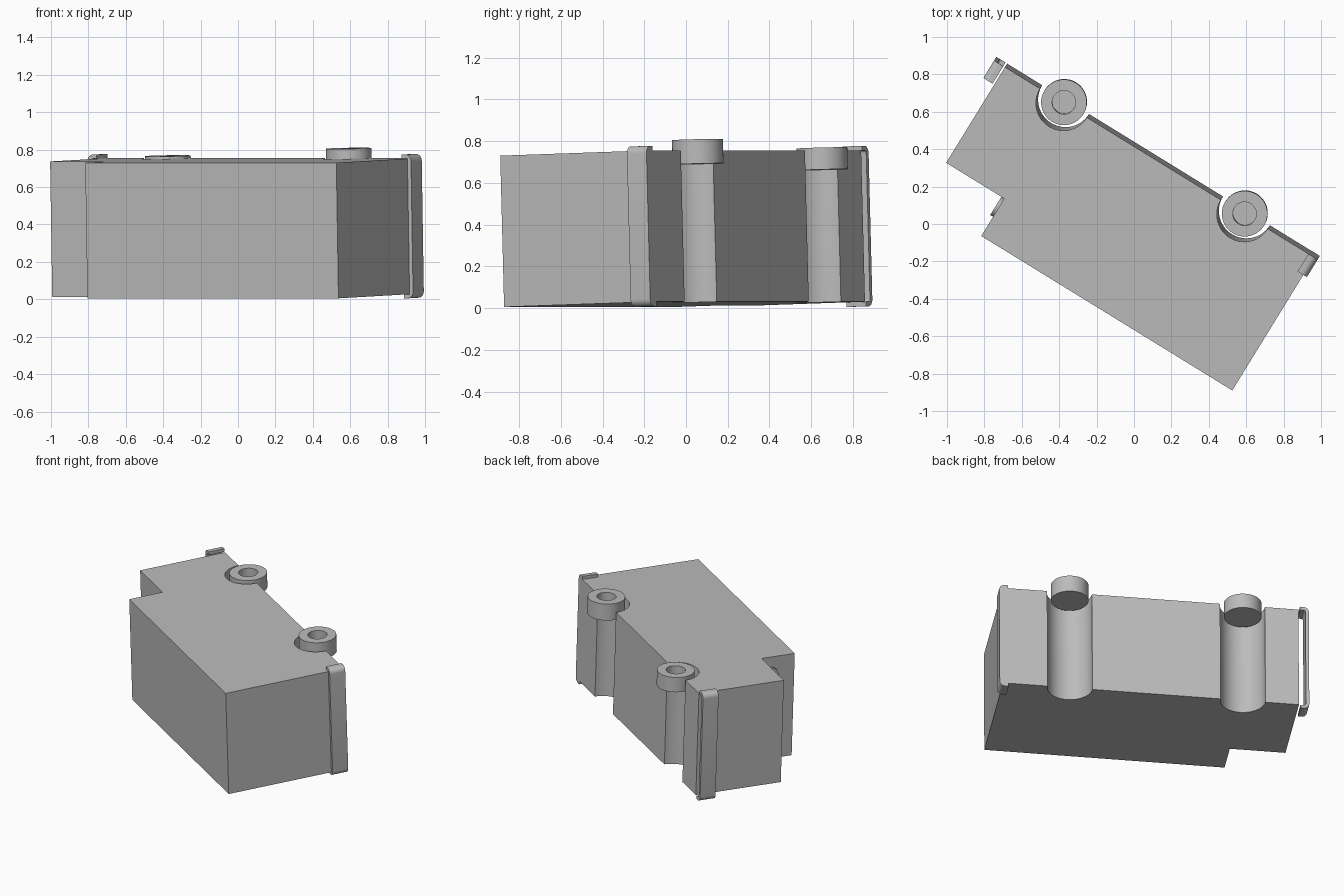
import bpy, bmesh
from math import cos, sin, pi, radians
from mathutils import Matrix, Vector

cube = bpy.data.objects.get("Cube")
if cube:
    bpy.data.objects.remove(cube, do_unlink=True)

# The whole assembly is turned in plan and leans slightly
POSE = (Matrix.Translation((0, 0, 0.019))
        @ Matrix.Rotation(radians(-31.6), 4, 'Z')
        @ Matrix.Rotation(radians(1.72), 4, 'X'))

grey = bpy.data.materials.new("plain_grey")
grey.use_nodes = True
COLOUR = (0.5, 0.5, 0.5, 1)
grey.diffuse_color = COLOUR
grey.node_tree.nodes["Principled BSDF"].inputs["Base Color"].default_value = COLOUR


def finish(name, bm):
    bmesh.ops.recalc_face_normals(bm, faces=bm.faces)
    bm.transform(POSE)
    mesh = bpy.data.meshes.new(name)
    bm.to_mesh(mesh)
    bm.free()
    mesh.materials.append(grey)
    obj = bpy.data.objects.new(name, mesh)
    bpy.context.collection.objects.link(obj)
    bpy.ops.object.select_all(action='DESELECT')
    obj.select_set(True)
    bpy.context.view_layer.objects.active = obj
    bpy.ops.object.shade_smooth_by_angle(angle=radians(30))
    return obj


def prism(name, outline, place, lo, hi):
    """Extrude a 2D outline from lo to hi; place maps (a, b, depth) to 3D."""
    bm = bmesh.new()
    low = [bm.verts.new(place(a, b, lo)) for a, b in outline]
    high = [bm.verts.new(place(a, b, hi)) for a, b in outline]
    bm.faces.new(low)
    bm.faces.new(high)
    n = len(outline)
    for i in range(n):
        j = (i + 1) % n
        bm.faces.new((low[i], low[j], high[j], high[i]))
    return finish(name, bm)


def arc(cx, cy, r, start, end, steps):
    return [(cx + r * cos(start + (end - start) * i / steps),
             cy + r * sin(start + (end - start) * i / steps))
            for i in range(steps + 1)]


# Main dimensions
HEIGHT, BACK, RIGHT, LEFT = 0.725, 0.375, 0.914, -1.027
NOTCH_X, NOTCH_Y, FRONT = -0.662, -0.226, -0.461
KNOBS = {"right": (0.475, 0.66, 0.777), "left": (-0.66, 0.632, 0.737)}

# Body block with corner notch and two round channels in its back
outline = [(LEFT, NOTCH_Y), (NOTCH_X, NOTCH_Y), (NOTCH_X, FRONT),
           (RIGHT, FRONT), (RIGHT, BACK)]
for x, _, _ in KNOBS.values():
    outline += arc(x, BACK, 0.147, 0, -pi, 32)
outline.append((LEFT, BACK))
prism("body", outline, lambda a, b, d: Vector((a, b, d)), 0, HEIGHT)

# Recessed knobs sitting in the channels
for side, (x, low, top) in KNOBS.items():
    bm = bmesh.new()
    profile = [(0.122, low), (0.122, top), (0.063, top), (0.063, low + 0.015)]
    rings = [[bm.verts.new((px, py, z)) for px, py in arc(x, 0.38, r, 0, 2 * pi, 48)[:-1]]
             for r, z in profile]
    for lower, upper in zip(rings, rings[1:]):
        for i in range(48):
            j = (i + 1) % 48
            bm.faces.new((lower[i], lower[j], upper[j], upper[i]))
    bm.faces.new(rings[0])
    bm.faces.new(rings[-1])
    finish(side + "_knob", bm)


# C-shaped end straps with rounded bends
def strap(name, outer, sign):
    low, top, thick, bend, foot = -0.022, 0.747, 0.022, 0.035, 0.058
    inner = bend - thick
    c = [(foot, low)]
    c += arc(bend, low + bend, bend, -pi / 2, -pi, 8)
    c += arc(bend, top - bend, bend, pi, pi / 2, 8)
    c += [(foot, top), (foot, top - thick)]
    c += arc(bend, top - bend, inner, pi / 2, pi, 8)
    c += arc(bend, low + bend, inner, -pi, -pi / 2, 8)
    c.append((foot, low + thick))
    prism(name, c, lambda a, b, d: Vector((outer + sign * a, d, b)), 0.265, BACK)


strap("right_strap", 0.936, -1)
strap("left_strap", -1.095, 1)

# Small round button on the notch wall
prism("notch_button", arc(-0.287, 0.598, 0.057, 0, 2 * pi, 32)[:-1],
      lambda a, b, d: Vector((d, a, b)), NOTCH_X - 0.018, NOTCH_X + 0.01)
